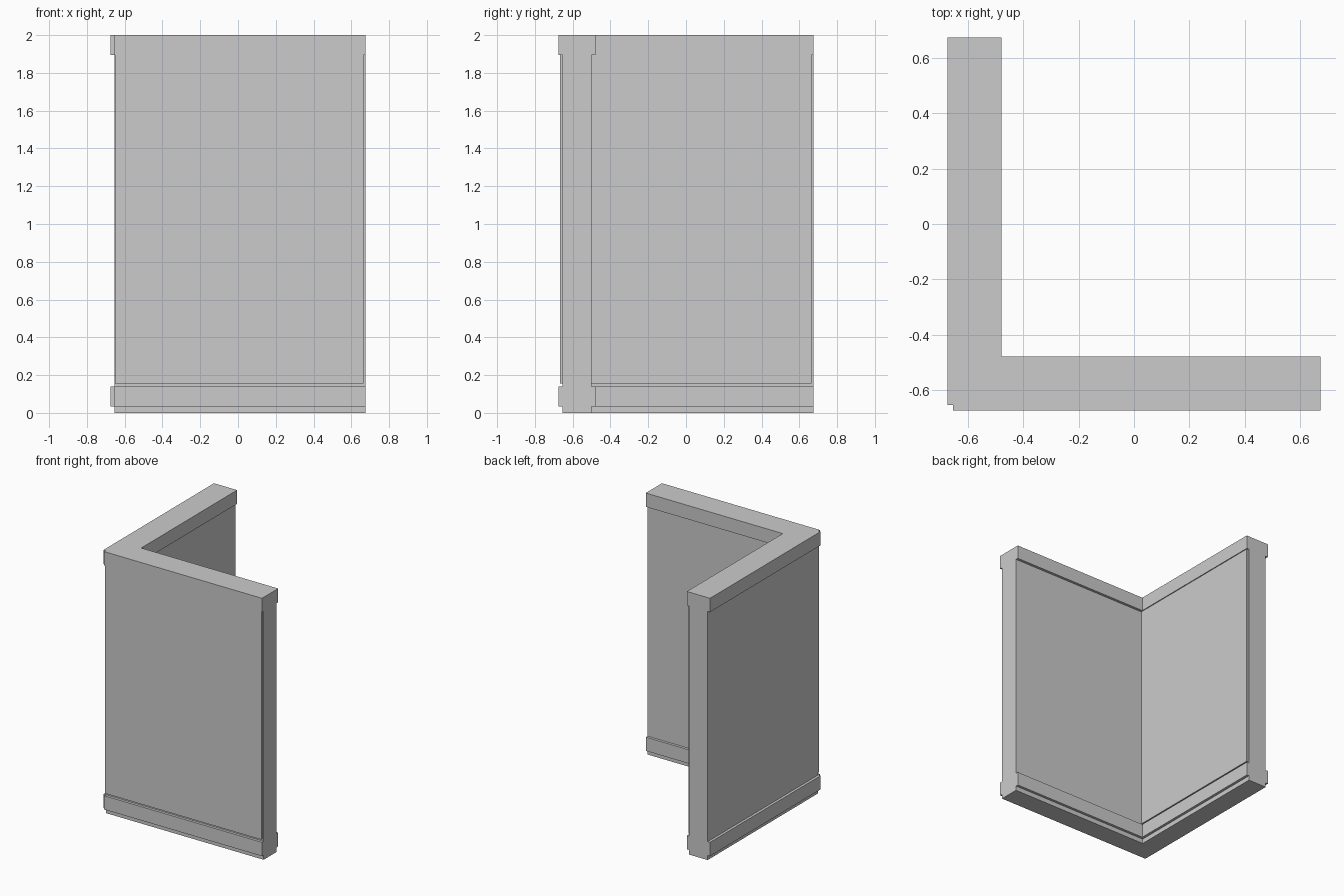
import bpy
import bmesh

if "Cube" in bpy.data.objects:
    bpy.data.objects.remove(bpy.data.objects["Cube"])

H = 0.675           # half width of the corner wall
CORE = 0.655        # outer face of the recessed wall
CORE_IN = 0.50      # inner face of the recessed wall
TRIM_IN = 0.48      # inner face of the projecting trim


def prism(name, outline, z0, z1):
    """Extrude a flat outline from z0 up to z1."""
    bm = bmesh.new()
    face = bm.faces.new([bm.verts.new((x, y, z0)) for x, y in outline])
    ext = bmesh.ops.extrude_face_region(bm, geom=[face])
    for g in ext["geom"]:
        if isinstance(g, bmesh.types.BMVert):
            g.co.z = z1
    bmesh.ops.recalc_face_normals(bm, faces=bm.faces)
    mesh = bpy.data.meshes.new(name)
    bm.to_mesh(mesh)
    bm.free()
    obj = bpy.data.objects.new(name, mesh)
    bpy.context.collection.objects.link(obj)
    return obj


def rect(x0, x1, y0, y1):
    return [(x0, y0), (x1, y0), (x1, y1), (x0, y1)]


# L-shaped plans: recessed wall, and projecting trim with a notched outer corner
wall_plan = [(-CORE, -CORE), (H, -CORE), (H, -CORE_IN),
             (-CORE_IN, -CORE_IN), (-CORE_IN, H), (-CORE, H)]
trim_plan = [(-CORE, -H), (H, -H), (H, -TRIM_IN), (-TRIM_IN, -TRIM_IN),
             (-TRIM_IN, H), (-H, H), (-H, -CORE), (-CORE, -CORE)]

# Stacked layers
prism("foot", wall_plan, 0.0, 0.035)
prism("skirting_band", trim_plan, 0.035, 0.14)
prism("wall_core", wall_plan, 0.14, 1.895)
prism("top_cap", trim_plan, 1.895, 2.0)

# Thin raised panels on the front face and on the inner side face
prism("front_panel", rect(-0.652, 0.665, -0.668, -CORE), 0.155, 1.895)
prism("inner_panel", rect(-CORE_IN, -0.487, -CORE_IN, 0.665), 0.155, 1.895)
